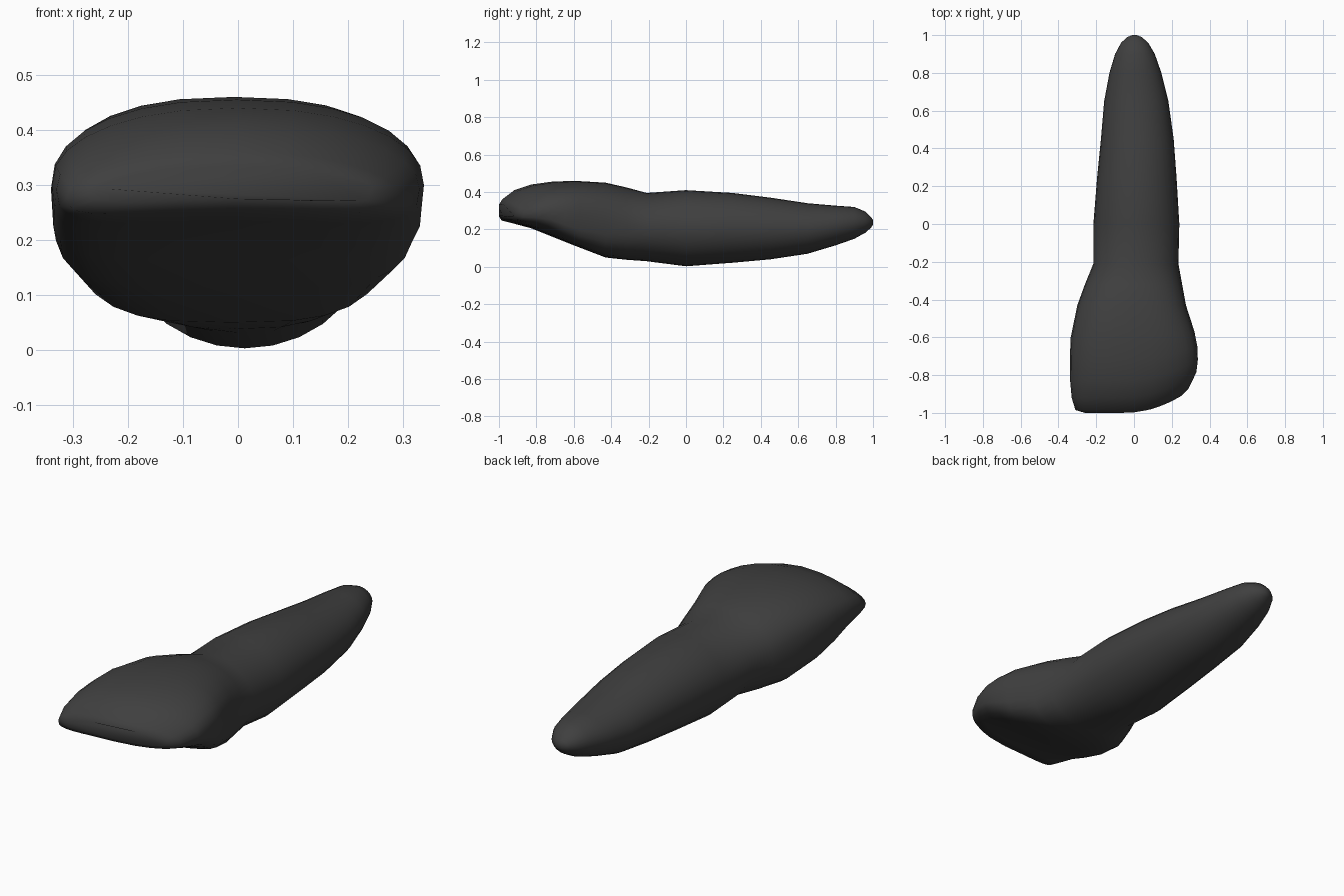
import bpy, bmesh
from math import cos, sin, pi

cube = bpy.data.objects.get("Cube")
if cube:
    bpy.data.objects.remove(cube)

SIDES = 28

# Cross-sections: y, left x, right x, low z, high z, roundness above, roundness below
SECTIONS = [
    (-1.00, -.26, .25, .275, .335, 2.5, 3),
    (-.985, -.31, .29, .255, .36, 2.5, 3),
    (-.92, -.33, .33, .235, .41, 2.5, 3),
    (-.83, -.338, .338, .21, .44, 2.5, 3.5),
    (-.72, -.34, .335, .165, .455, 2.5, 4),
    (-.60, -.335, .32, .115, .46, 2.5, 4),
    (-.43, -.30, .275, .05, .45, 2.4, 3.2),
    (-.32, -.26, .255, .038, .425, 2.2, 2.6),
    (-.21, -.215, .235, .03, .395, 2, 2.1),
    (0, -.215, .24, .003, .41, 2, 2),
    (.25, -.195, .225, .022, .395, 2, 2),
    (.45, -.175, .21, .04, .37, 2, 2),
    (.65, -.158, .182, .07, .34, 2, 2),
    (.80, -.13, .145, .115, .327, 2, 2),
    (.90, -.10, .11, .15, .32, 2, 2),
    (.96, -.068, .075, .183, .295, 2, 2),
    (.99, -.035, .04, .21, .265, 2, 2),
    (1.00, -.01, .015, .225, .25, 2, 2),
]


def power(value, n):
    return (1 if value >= 0 else -1) * abs(value) ** (2 / n)


def section(bm, y, left, right, low, high, above, below):
    """One closed ring; the ring bends toward the biting edge."""
    front = max(0, min(1, (-.5 - y) / .45))
    ring = []
    for i in range(SIDES):
        a = 2 * pi * i / SIDES
        n = above if sin(a) >= 0 else below
        x = (left + right) / 2 + (right - left) / 2 * power(cos(a), n)
        z = (low + high) / 2 + (high - low) / 2 * power(sin(a), n)
        sweep = max(0, x + .05) ** 2 * front
        droop = .3 * x * x * front
        ring.append(bm.verts.new((x, y + sweep, z - droop)))
    return ring


# Crown and root as one lofted skin
bm = bmesh.new()
rings = [section(bm, *s) for s in SECTIONS]
for a, b in zip(rings, rings[1:]):
    for i in range(SIDES):
        j = (i + 1) % SIDES
        bm.faces.new((a[i], a[j], b[j], b[i]))
bm.faces.new(rings[0])
bm.faces.new(rings[-1])
bmesh.ops.recalc_face_normals(bm, faces=bm.faces)
mesh = bpy.data.meshes.new("tooth")
bm.to_mesh(mesh)
bm.free()
tooth = bpy.data.objects.new("tooth", mesh)
bpy.context.collection.objects.link(tooth)

# Charcoal surface
colour = (.05, .05, .05, 1)
charcoal = bpy.data.materials.new("charcoal")
charcoal.use_nodes = True
charcoal.diffuse_color = colour
charcoal.node_tree.nodes["Principled BSDF"].inputs["Base Color"].default_value = colour
mesh.materials.append(charcoal)

bpy.context.view_layer.objects.active = tooth
tooth.select_set(True)
bpy.ops.object.shade_smooth_by_angle(angle=pi / 3)
